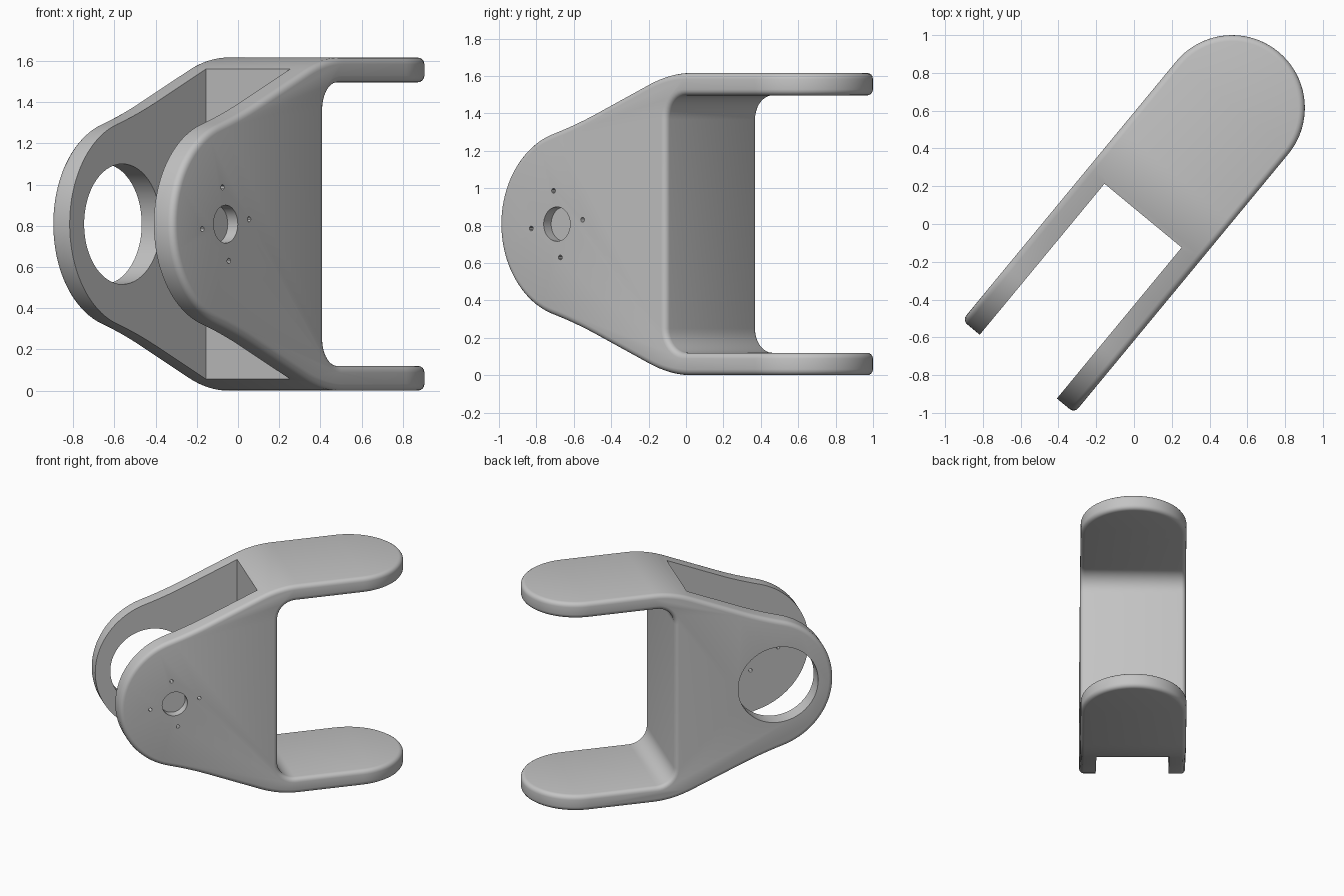
import bpy
import bmesh
from math import sin, cos, pi, radians
from mathutils import Matrix, Vector

cube = bpy.data.objects.get("Cube")
if cube:
    bpy.data.objects.remove(cube, do_unlink=True)

# Local frame: x runs along the bracket from the arm tips, y across it, z up from mid height
HALF_H, HALF_W, THICK = 0.808, 0.385, 0.12
WEB_BACK, FILLET, FORK_C, HOLE_X = 1.157, 0.13, 1.777, 0.402

grey = bpy.data.materials.new("light grey")
grey.use_nodes = True
colour = (0.55, 0.55, 0.55, 1)
grey.diffuse_color = colour
grey.node_tree.nodes["Principled BSDF"].inputs["Base Color"].default_value = colour


def arc(cx, cy, r, a0, a1, n):
    angles = [radians(a0 + (a1 - a0) * i / n) for i in range(n + 1)]
    return [(cx + r * cos(a), cy + r * sin(a)) for a in angles]


def blend(a, b, c, n=8):
    a, b, c = Vector(a), Vector(b), Vector(c)
    return [tuple(a * (1 - t) ** 2 + b * 2 * t * (1 - t) + c * t * t)
            for t in (i / n for i in range(n + 1))]


def prism(name, points, lo, hi, upright=False):
    """Extrude an outline along y, or along z when upright."""
    bm = bmesh.new()
    place = (lambda p, d: (p[0], p[1], d)) if upright else (lambda p, d: (p[0], d, p[1]))
    face = bm.faces.new([bm.verts.new(place(p, lo)) for p in points])
    new = bmesh.ops.extrude_face_region(bm, geom=[face])["geom"]
    shift = Vector(place((0, 0), hi - lo))
    bmesh.ops.translate(bm, vec=shift, verts=[g for g in new if isinstance(g, bmesh.types.BMVert)])
    bmesh.ops.recalc_face_normals(bm, faces=bm.faces)
    mesh = bpy.data.meshes.new(name)
    bm.to_mesh(mesh)
    bm.free()
    mesh.materials.append(grey)
    obj = bpy.data.objects.new(name, mesh)
    bpy.context.collection.objects.link(obj)
    return obj


def combine(target, cutter, operation="DIFFERENCE"):
    mod = target.modifiers.new("cut", "BOOLEAN")
    mod.operation, mod.solver, mod.object = operation, "EXACT", cutter
    cutter.hide_render = True
    bpy.ops.object.modifier_apply(modifier=mod.name)
    bpy.data.objects.remove(cutter, do_unlink=True)


# Side profile: rounded arm tip, sloping arm, bend, fork prong and inner fillet
upper = arc(0.505, 0, 0.505, 180, 106.7, 20)
upper += blend((0.36, 0.484), (0.514, 0.53), (0.66, 0.592))[1:]
upper += blend((1.03, 0.749), (1.17, HALF_H), (1.31, HALF_H))
upper += [(2.4, HALF_H), (2.4, HALF_H - THICK)]
upper += arc(WEB_BACK + FILLET, HALF_H - THICK - FILLET, FILLET, 90, 180, 10)
profile = upper + [(x, -z) for x, z in reversed(upper[1:])]
bracket = prism("yoke_bracket", profile, -0.6, 0.6)
bpy.context.view_layer.objects.active = bracket
bracket.select_set(True)

# Plan outline: straight sides with a round fork end
plan = [(-0.5, -HALF_W)] + arc(FORK_C, 0, HALF_W, -90, 90, 40) + [(-0.5, HALF_W)]
combine(bracket, prism("plan_cutter", plan, -1, 1, upright=True), "INTERSECT")

# Rounded outer edges
bevel = bracket.modifiers.new("rounding", "BEVEL")
bevel.width, bevel.segments = 0.032, 4
bevel.limit_method, bevel.angle_limit = "ANGLE", radians(40)
bevel.use_clamp_overlap = False
bpy.ops.object.modifier_apply(modifier=bevel.name)

# Slot between the arms
gap = HALF_W - THICK
slot = [(-0.3, -gap), (WEB_BACK - THICK, -gap), (WEB_BACK - THICK, gap), (-0.3, gap)]
combine(bracket, prism("slot_cutter", slot, -1.2, 1.2, upright=True))

# Large bearing hole, blind shaft socket and four screw holes
combine(bracket, prism("bearing_cutter", arc(HOLE_X, 0, 0.292, 0, 354, 59), 0.2, 0.5))
combine(bracket, prism("socket_cutter", arc(HOLE_X, 0, 0.092, 0, 350, 35), -0.5, -0.322))
for i in range(4):
    a = radians(97.5) + i * pi / 2
    ring = arc(HOLE_X + 0.18 * cos(a), 0.18 * sin(a), 0.013, 0, 330, 11)
    combine(bracket, prism("screw_cutter", ring, -0.5, -0.2))

# Turn into place and smooth
bracket.data.transform(Matrix.Translation((-0.6125, -0.755, HALF_H)) @ Matrix.Rotation(radians(50.43), 4, "Z"))
bpy.ops.object.shade_smooth_by_angle(angle=radians(30))
